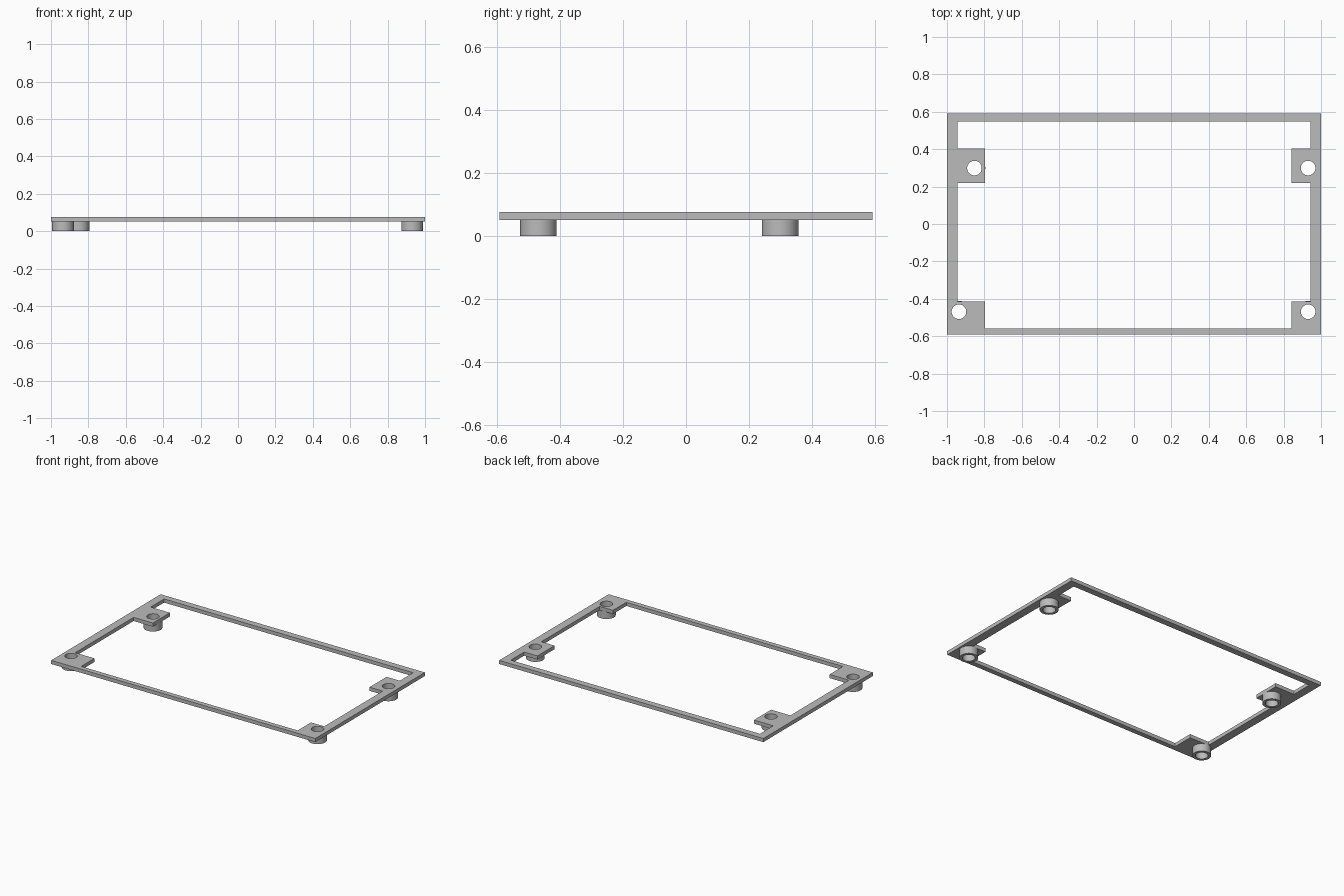
import bpy, bmesh, math

cube = bpy.data.objects.get("Cube")
if cube:
    bpy.data.objects.remove(cube, do_unlink=True)

grey = bpy.data.materials.new("plain grey")
grey.use_nodes = True
colour = (0.5, 0.5, 0.5, 1)
grey.diffuse_color = colour
grey.node_tree.nodes["Principled BSDF"].inputs["Base Color"].default_value = colour

PLATE_BOTTOM, PLATE_TOP = 0.052, 0.077
HOLE_R, BOSS_R = 0.039, 0.058


def circle(x, y, r, n=48):
    return [(x + r * math.cos(math.tau * i / n), y + r * math.sin(math.tau * i / n))
            for i in range(n)]


def extruded(name, loops, z0, z1):
    """Solid from an outer loop and hole loops, between two heights."""
    curve = bpy.data.curves.new(name + "_profile", "CURVE")
    curve.dimensions, curve.fill_mode = "2D", "BOTH"
    curve.extrude = (z1 - z0) / 2
    for loop in loops:
        spline = curve.splines.new("POLY")
        spline.points.add(len(loop) - 1)
        for point, (x, y) in zip(spline.points, loop):
            point.co = (x, y, 0, 1)
        spline.use_cyclic_u = True
    helper = bpy.data.objects.new(name + "_profile", curve)
    bpy.context.collection.objects.link(helper)
    bpy.context.view_layer.update()
    graph = bpy.context.evaluated_depsgraph_get()
    mesh = bpy.data.meshes.new_from_object(helper.evaluated_get(graph))
    bpy.data.objects.remove(helper, do_unlink=True)

    bm = bmesh.new()
    bm.from_mesh(mesh)
    bmesh.ops.remove_doubles(bm, verts=bm.verts, dist=0.0001)
    bmesh.ops.translate(bm, verts=bm.verts, vec=(0, 0, (z0 + z1) / 2))
    bmesh.ops.recalc_face_normals(bm, faces=bm.faces)
    bm.to_mesh(mesh)
    bm.free()
    mesh.materials.clear()
    mesh.materials.append(grey)
    obj = bpy.data.objects.new(name, mesh)
    bpy.context.collection.objects.link(obj)
    bpy.ops.object.select_all(action="DESELECT")
    obj.select_set(True)
    bpy.context.view_layer.objects.active = obj
    bpy.ops.object.shade_smooth_by_angle(angle=math.radians(30))
    return obj


# Frame outline and opening, with a mounting tab at each corner
outer = [(-1, -0.592), (1, -0.592), (1, 0.592), (-1, 0.592)]
rail, left_tab, right_tab = 0.943, -0.797, 0.843
front, back = -0.558, 0.548
tab_front, tab_low, tab_high = -0.414, 0.218, 0.403
opening = [
    (left_tab, front), (right_tab, front), (right_tab, tab_front), (rail, tab_front),
    (rail, tab_low), (right_tab, tab_low), (right_tab, tab_high), (rail, tab_high),
    (rail, back), (-rail, back), (-rail, tab_high), (left_tab, tab_high),
    (left_tab, tab_low), (-rail, tab_low), (-rail, tab_front), (left_tab, tab_front),
]

mounts = {
    "front_right": (-0.936, -0.469),
    "front_left": (0.931, -0.469),
    "back_right": (-0.853, 0.299),
    "back_left": (0.931, 0.299),
}

holes = [circle(x, y, HOLE_R) for x, y in mounts.values()]
extruded("frame_plate", [outer, opening] + holes, PLATE_BOTTOM, PLATE_TOP)

# Hollow standoffs under the tabs
for place, (x, y) in mounts.items():
    extruded(place + "_standoff", [circle(x, y, BOSS_R), circle(x, y, HOLE_R)],
             0, PLATE_BOTTOM)
